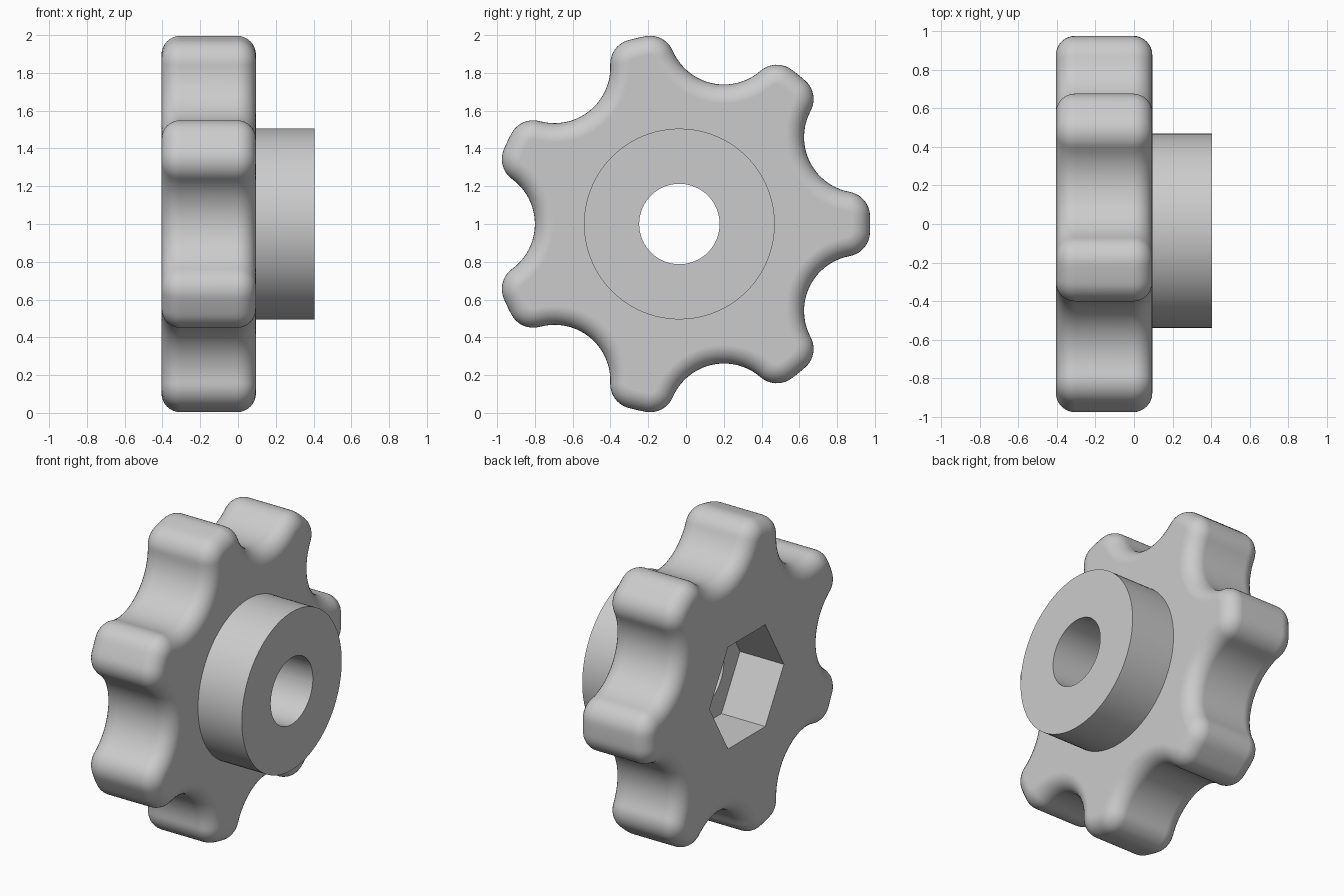
import bpy, bmesh
from math import pi, sin, cos, acos, atan2, hypot

if "Cube" in bpy.data.objects:
    bpy.data.objects.remove(bpy.data.objects["Cube"], do_unlink=True)

CY, CZ = -0.035, 1.0            # wheel axis runs along x
LOBES = 7
OUTER, TIP, NOTCH, NOTCH_DIST = 1.01, 0.13, 0.295, 1.06
BACK, FRONT, BOSS_END = -0.405, 0.095, 0.405
ROUND = 0.1                     # edge rounding of the grip

grey = bpy.data.materials.new("grey")
grey.use_nodes = True
grey.diffuse_color = (0.6, 0.6, 0.6, 1)
grey.node_tree.nodes["Principled BSDF"].inputs["Base Color"].default_value = (0.6, 0.6, 0.6, 1)


def arc(cx, cy, r, a0, a1, n):
    return [(cx + r * cos(a0 + (a1 - a0) * i / n), cy + r * sin(a0 + (a1 - a0) * i / n))
            for i in range(n + 1)]


def lobed_profile(inset):
    """Outline of tangent arcs, offset inwards by inset."""
    half = pi / LOBES
    d = OUTER - TIP
    off = half - acos((d * d + NOTCH_DIST ** 2 - (NOTCH + TIP) ** 2) / (2 * d * NOTCH_DIST))
    tx, ty = d * cos(off), d * sin(off)
    nx, ny = NOTCH_DIST * cos(half), NOTCH_DIST * sin(half)
    to_notch = atan2(ny - ty, nx - tx)
    # half a lobe: tip arc, corner arc, half of the notch
    side = arc(0, 0, OUTER - inset, 0, off, 3)
    side += arc(tx, ty, TIP - inset, off, to_notch, 10)[1:]
    side += arc(nx, ny, NOTCH + inset, to_notch + pi, half + pi, 10)[1:] \
        if to_notch + pi < half + pi else \
        arc(nx, ny, NOTCH + inset, to_notch - pi, half - pi, 10)[1:]
    lobe = [(x, -y) for x, y in reversed(side[1:-1])] + side
    pts = []
    for k in range(LOBES):
        c, s = cos(2 * half * k), sin(2 * half * k)
        pts += [(x * c - y * s, x * s + y * c) for x, y in lobe]
    return pts


def loft(name, rings):
    """Closed solid through (x, outline) rings."""
    bm = bmesh.new()
    loops = [[bm.verts.new((x, CY + u, CZ + v)) for u, v in pts] for x, pts in rings]
    n = len(loops[0])
    for a, b in zip(loops, loops[1:]):
        for i in range(n):
            j = (i + 1) % n
            bm.faces.new((a[i], a[j], b[j], b[i]))
    bm.faces.new(loops[0])
    bm.faces.new(loops[-1])
    bmesh.ops.recalc_face_normals(bm, faces=bm.faces)
    me = bpy.data.meshes.new(name)
    bm.to_mesh(me)
    bm.free()
    me.materials.append(grey)
    ob = bpy.data.objects.new(name, me)
    bpy.context.collection.objects.link(ob)
    return ob


def prism(name, r, sides, x0, x1):
    pts = arc(0, 0, r, 0, 2 * pi, sides)[:-1]
    return loft(name, [(x0, pts), (x1, pts)])


# Lobed grip with rounded rims
STEPS = 8
rim = [(ROUND * (1 - sin(t)), ROUND * (1 - cos(t)))
       for t in (pi / 2 * i / STEPS for i in range(STEPS + 1))]
rings = [(BACK + dx, lobed_profile(inset)) for inset, dx in rim]
rings += [(FRONT - dx, lobed_profile(inset)) for inset, dx in reversed(rim)]
knob = loft("knob", rings)

# Boss added, bore and hexagonal nut pocket removed
steps = [("UNION", prism("boss", 0.505, 96, FRONT - 0.15, BOSS_END)),
         ("DIFFERENCE", prism("bore_cutter", 0.213, 64, BACK - 0.1, BOSS_END + 0.1)),
         ("DIFFERENCE", prism("nut_pocket_cutter", 0.376, 6, BACK - 0.1, BACK + 0.31))]
bpy.ops.object.select_all(action="DESELECT")
bpy.context.view_layer.objects.active = knob
knob.select_set(True)
for op, part in steps:
    mod = knob.modifiers.new(part.name, "BOOLEAN")
    mod.operation, mod.object, mod.solver = op, part, "EXACT"
    bpy.ops.object.modifier_apply(modifier=mod.name)
    bpy.data.objects.remove(part, do_unlink=True)

# Smooth curves, crisp edges, flat end faces
bpy.ops.object.shade_smooth_by_angle(angle=pi / 6)
weighted = knob.modifiers.new("flat_faces", "WEIGHTED_NORMAL")
weighted.keep_sharp = True
